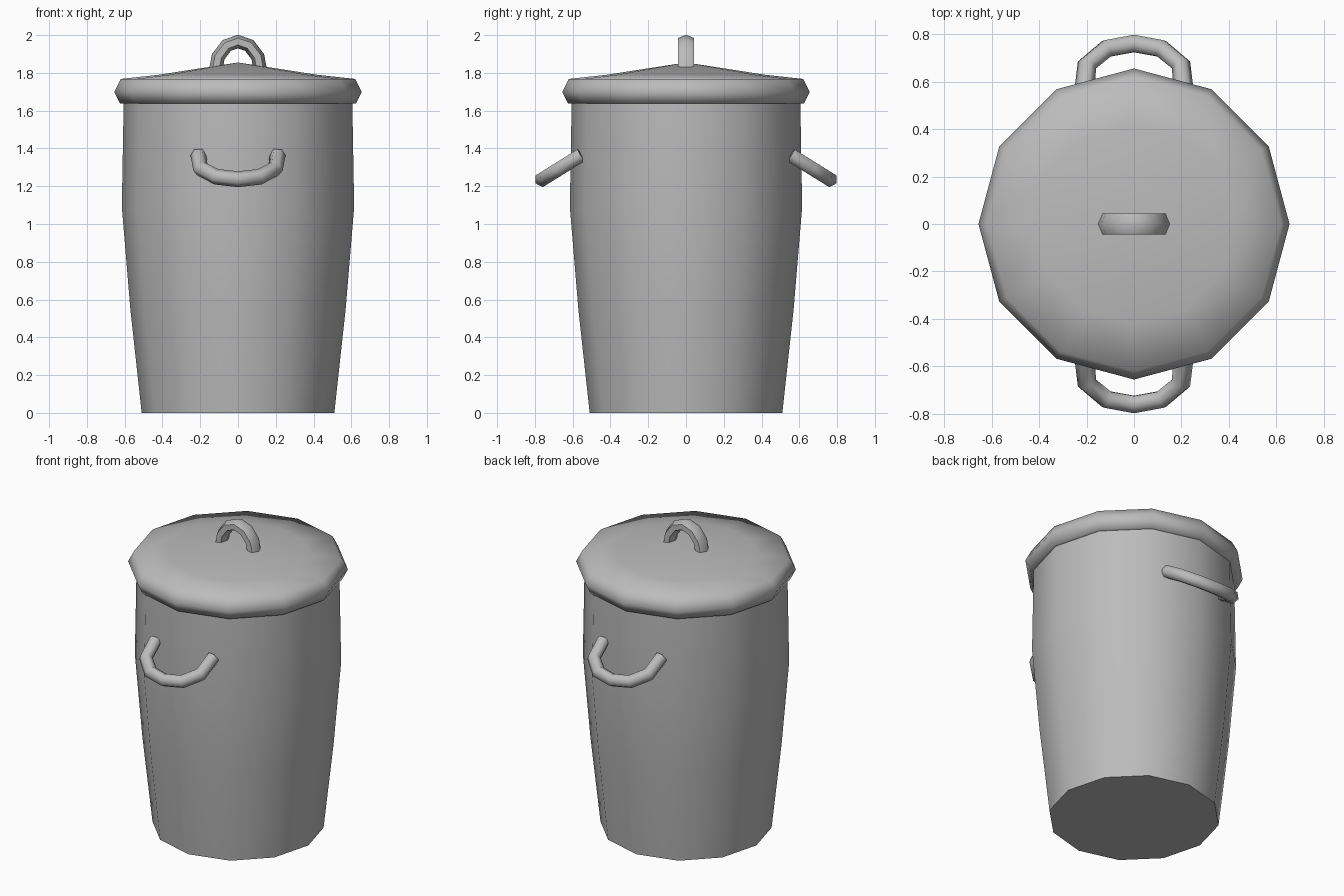
import bpy, bmesh, math
from mathutils import Vector

cube = bpy.data.objects.get("Cube")
if cube:
    bpy.data.objects.remove(cube)

SIDES = 12

metal = bpy.data.materials.new("grey metal")
metal.use_nodes = True
grey = (0.5, 0.5, 0.5, 1)
metal.diffuse_color = grey
metal.node_tree.nodes["Principled BSDF"].inputs["Base Color"].default_value = grey


def finish(name, bm, angle):
    bmesh.ops.remove_doubles(bm, verts=bm.verts, dist=0.0001)
    bmesh.ops.recalc_face_normals(bm, faces=bm.faces)
    mesh = bpy.data.meshes.new(name)
    bm.to_mesh(mesh)
    bm.free()
    mesh.materials.append(metal)
    ob = bpy.data.objects.new(name, mesh)
    bpy.context.collection.objects.link(ob)
    bpy.ops.object.select_all(action='DESELECT')
    ob.select_set(True)
    bpy.context.view_layer.objects.active = ob
    bpy.ops.object.shade_smooth_by_angle(angle=math.radians(angle))
    return ob


def lathe(name, profile, angle):
    """Turn a (radius, height) profile around the z axis."""
    bm = bmesh.new()
    verts = [bm.verts.new((r, 0, z)) for r, z in profile]
    edges = [bm.edges.new(pair) for pair in zip(verts, verts[1:])]
    bmesh.ops.spin(bm, geom=verts + edges, cent=(0, 0, 0), axis=(0, 0, 1),
                   angle=math.tau, steps=SIDES, use_merge=True)
    return finish(name, bm, angle)


def handle(name, half_path, thick, wide):
    """Sweep a hexagon along a planar arch mirrored in x; the path ends at x = 0."""
    half = [Vector(p) for p in half_path]
    path = half + [Vector((-p.x, p.y, p.z)) for p in reversed(half[:-1])]
    across = (half[0] - half[-1]).cross(Vector((1, 0, 0))).normalized()
    bm = bmesh.new()
    rings = []
    for i, p in enumerate(path):
        along = (path[min(i + 1, len(path) - 1)] - path[max(i - 1, 0)]).normalized()
        outward = across.cross(along)
        rings.append([bm.verts.new(p + outward * thick * math.cos(k * math.tau / 6)
                                   + across * wide * math.sin(k * math.tau / 6))
                      for k in range(6)])
    for a, b in zip(rings, rings[1:]):
        for k in range(6):
            n = (k + 1) % 6
            bm.faces.new((a[k], a[n], b[n], b[k]))
    bm.faces.new(rings[0])
    bm.faces.new(rings[-1])
    return finish(name, bm, 65)


# Bulging bin body with a closed floor
lathe("bin_body", [(0, 0), (0.51, 0), (0.57, 0.55), (0.615, 1.09), (0.605, 1.66)], 40)

# Shallow lid with a thick rounded rim
lathe("lid", [(0, 1.855), (0.42, 1.79), (0.62, 1.768), (0.655, 1.70),
              (0.625, 1.638), (0.59, 1.638), (0.58, 1.70), (0, 1.80)], 65)

# Arched handle on the lid
handle("lid_handle", [(0.12, 0, 1.80), (0.105, 0, 1.885), (0.06, 0, 1.945),
                      (0, 0, 1.966)], 0.036, 0.05)

# Drooping carry handles at front and back
for name, side in (("front_handle", -1), ("back_handle", 1)):
    handle(name, [(0.21, 0.555 * side, 1.365), (0.198, 0.67 * side, 1.293),
                  (0.115, 0.739 * side, 1.25), (0, 0.76 * side, 1.237)],
           0.042, 0.042)
